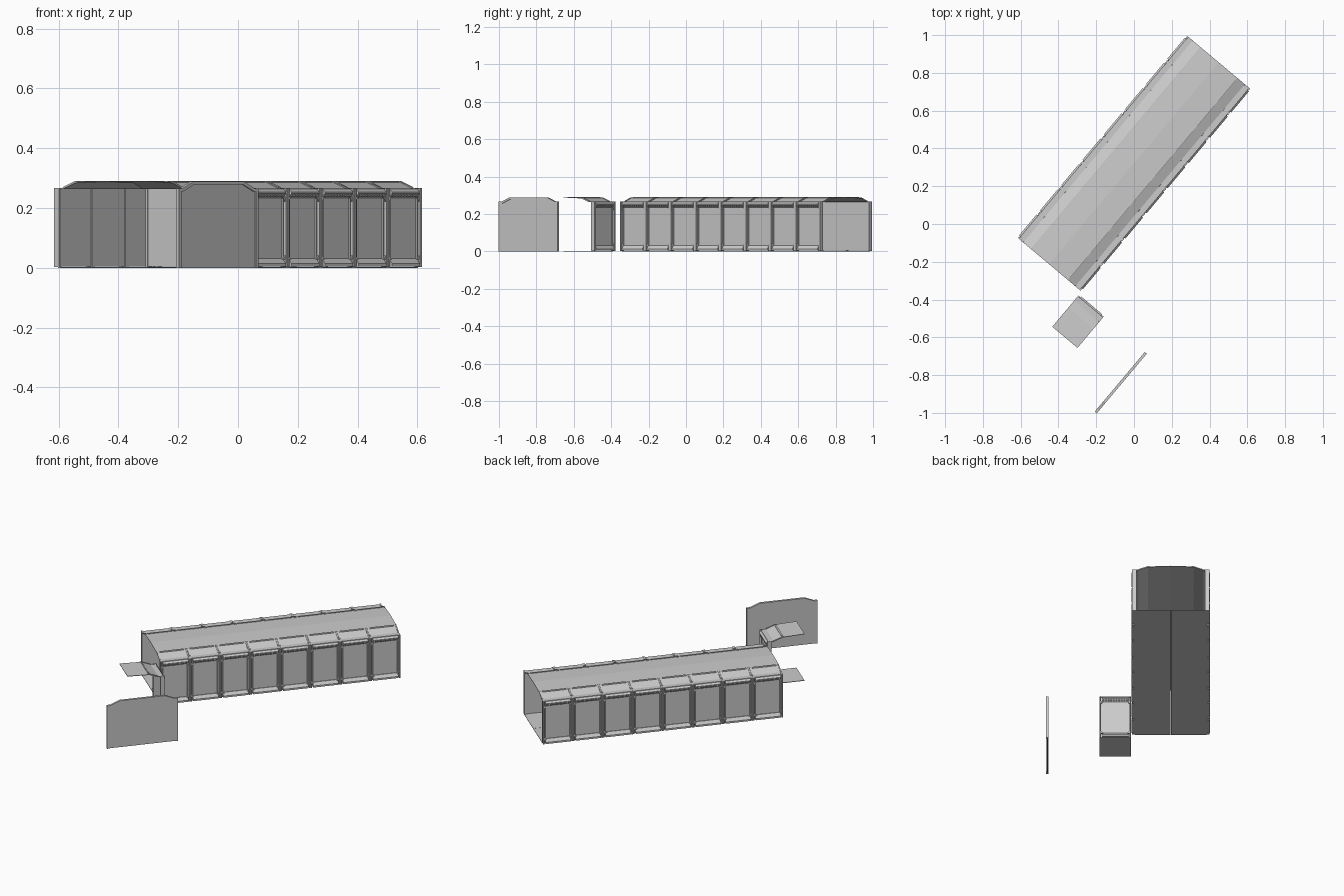
import bpy, bmesh, math
from mathutils import Vector, Matrix

if "Cube" in bpy.data.objects:
    bpy.data.objects.remove(bpy.data.objects["Cube"])

PITCH = 0.1745          # length of one bay
H = PITCH / 2
BAYS = 8
ANG = math.radians(50)  # heading of the hall
U = Vector((math.cos(ANG), math.sin(ANG), 0))
HALL = Vector((0, 0.321, 0))


def extrude(bm, pts, off):
    """Solid from a flat outline swept along a vector."""
    off = Vector(off)
    a = [bm.verts.new(p) for p in pts]
    b = [bm.verts.new(Vector(p) + off) for p in pts]
    bm.faces.new(a)
    bm.faces.new(b[::-1])
    n = len(a)
    for i in range(n):
        bm.faces.new((a[i], b[i], b[(i + 1) % n], a[(i + 1) % n]))


def prism(bm, yz, x0, x1):
    extrude(bm, [(x0, y, z) for y, z in yz], (x1 - x0, 0, 0))


def box(bm, x0, x1, y0, y1, z0, z1):
    prism(bm, [(y0, z0), (y1, z0), (y1, z1), (y0, z1)], x0, x1)


def finish(name, bm):
    bmesh.ops.recalc_face_normals(bm, faces=bm.faces)
    me = bpy.data.meshes.new(name)
    bm.to_mesh(me)
    bm.free()
    return me


def place(name, me, matrix):
    ob = bpy.data.objects.new(name, me)
    bpy.context.collection.objects.link(ob)
    ob.matrix_world = matrix
    return ob


# Half-bay parts: x runs along the bay, y points outward from the hall centre
def make_wall():
    bm = bmesh.new()
    box(bm, -H, H, 0.195, 0.205, 0.004, 0.264)
    for s in (-1, 1):  # thin upright beads framing the sheet
        box(bm, s * 0.071 - 0.002, s * 0.071 + 0.002, 0.204, 0.211, 0.03, 0.236)
    return finish("wall_panel", bm)


def make_posts():
    bm = bmesh.new()
    for s in (-1, 1):
        x0, x1 = sorted((s * (H - 0.0085), s * (H - 0.0005)))
        box(bm, x0, x1, 0.192, 0.217, 0.002, 0.267)
        # angled gussets at head and foot
        for z, d in ((0.236, -0.014), (0.028, 0.014)):
            a, b = s * (H - 0.008), s * (H - 0.022)
            extrude(bm, [(a, 0.204, z), (b, 0.204, z), (a, 0.204, z + d)],
                    (0, 0.01, 0))
    return finish("wall_posts", bm)


def make_trim():
    bm = bmesh.new()
    e = 0.073
    prism(bm, [(0.2, 0.004), (0.221, 0.004), (0.221, 0.014),
               (0.208, 0.031), (0.2, 0.031)], -e, e)
    prism(bm, [(0.2, 0.263), (0.211, 0.263), (0.221, 0.254),
               (0.221, 0.248), (0.208, 0.234), (0.2, 0.234)], -e, e)
    n = 10
    for i in range(n):  # row of small teeth under the eave
        x = -e + 0.006 + i * (2 * e - 0.012) / (n - 1)
        box(bm, x - 0.0035, x + 0.0035, 0.208, 0.218, 0.238, 0.245)
    return finish("wall_trim", bm)


def make_roof():
    bm = bmesh.new()
    top = [(0.21, 0.266), (0.18, 0.266), (0.128, 0.286), (0, 0.291)]
    prism(bm, top + [(y, z - 0.003) for y, z in reversed(top)], -H, H)
    return finish("roof_sheet", bm)


def make_roof_ribs():
    bm = bmesh.new()
    for s in (-1, 1):  # slope ribs at the joints
        x0, x1 = sorted((s * (H - 0.007), s * (H - 0.001)))
        prism(bm, [(0.182, 0.264), (0.18, 0.27), (0.128, 0.2895),
                   (0.118, 0.2895), (0.118, 0.283), (0.128, 0.283)], x0, x1)
    # batten along the top of the slope
    prism(bm, [(0.131, 0.283), (0.131, 0.288), (0.127, 0.2905),
               (0.123, 0.2905), (0.123, 0.283)], -0.07, 0.07)
    return finish("roof_ribs", bm)


def make_floor():
    bm = bmesh.new()
    box(bm, -H, H, 0.0006, 0.2, 0, 0.003)
    return finish("floor_sheet", bm)


parts = [make_wall(), make_posts(), make_trim(), make_roof(),
         make_roof_ribs(), make_floor()]


def half_bay(prefix, origin, angle):
    m = Matrix.Translation(origin) @ Matrix.Rotation(angle, 4, 'Z')
    for me in parts:
        place(f"{prefix}_{me.name}", me, m)


# Main hall: eight bays, two mirrored halves
for i in range(BAYS):
    o = HALL + U * ((i - (BAYS - 1) / 2) * PITCH)
    half_bay(f"hall_left_{i + 1}", o, ANG)
    half_bay(f"hall_right_{i + 1}", o, ANG + math.pi)

# Loose half bay, turned a quarter
half_bay("spare_bay", Vector((-0.366, -0.6, 0)), ANG - math.pi / 2)


# Loose end wall with raised rim
def gable(w, d):
    half = [(w, 0), (w, 0.266 - d), (0.186 - d * 0.4, 0.266 - d),
            (0.13 - d * 0.4, 0.289 - d)]
    return half + [(-x, z) for x, z in reversed(half)]


end_m = Matrix.Translation((-0.07, -0.84, 0)) @ Matrix.Rotation(ANG, 4, 'Z')
bm = bmesh.new()
extrude(bm, [(x, -0.003, z) for x, z in gable(0.204, 0.001)], (0, 0.006, 0))
place("end_wall", finish("end_wall", bm), end_m)

bm = bmesh.new()
outer, inner = gable(0.206, 0), gable(0.194, 0.01)
for i in range(len(outer) - 1):
    loop = (outer[i], outer[i + 1], inner[i + 1], inner[i])
    extrude(bm, [(x, -0.007, z) for x, z in loop], (0, 0.014, 0))
place("end_wall_rim", finish("end_wall_rim", bm), end_m)
